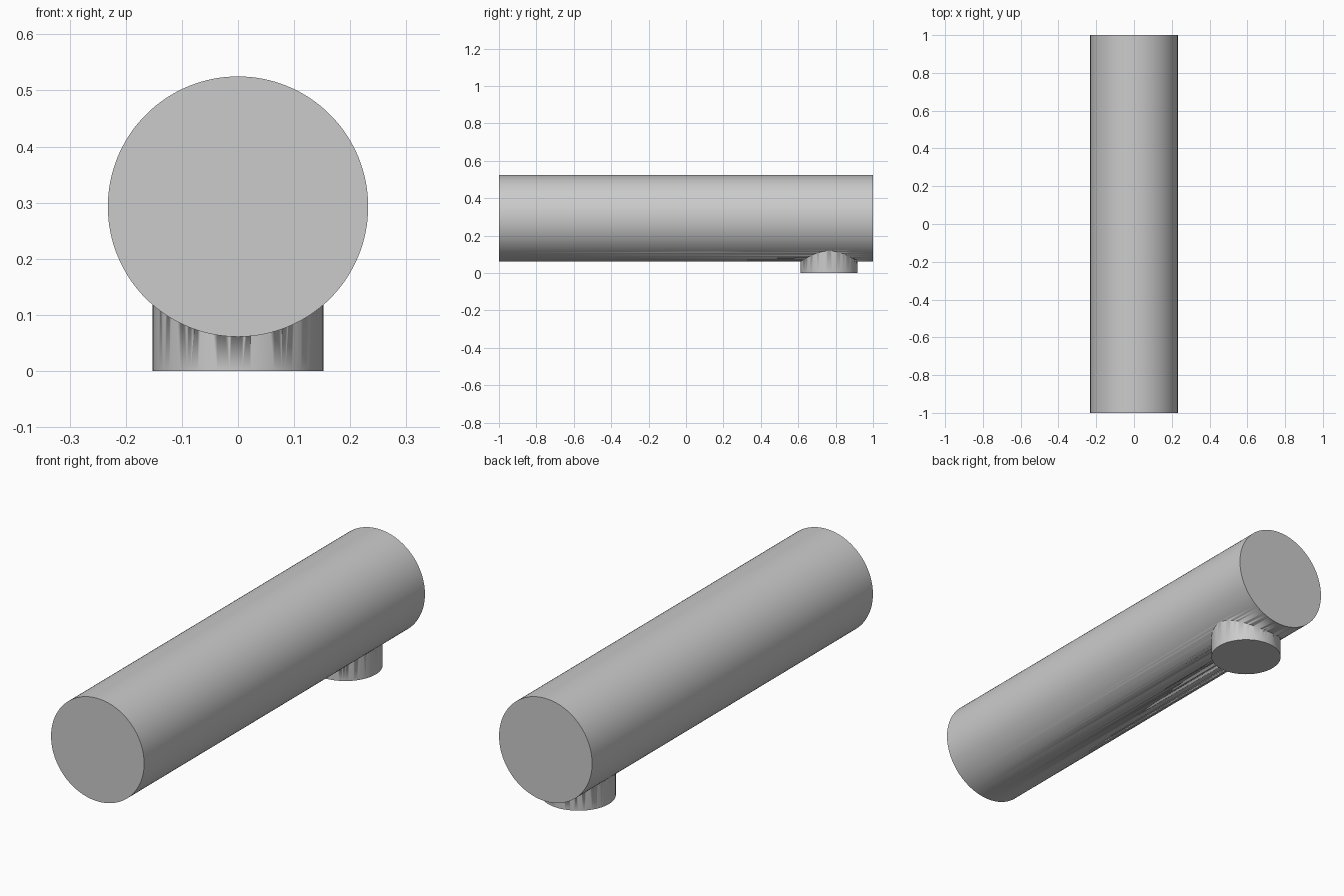
import bpy
from math import pi, radians

cube = bpy.data.objects.get("Cube")
if cube:
    bpy.data.objects.remove(cube, do_unlink=True)

# One plain grey for the whole model
grey = bpy.data.materials.new("light_grey")
grey.use_nodes = True
colour = (0.6, 0.6, 0.6, 1)
grey.diffuse_color = colour
grey.node_tree.nodes["Principled BSDF"].inputs["Base Color"].default_value = colour


def cylinder(name, radius, depth, location, rotation=(0, 0, 0)):
    bpy.ops.mesh.primitive_cylinder_add(vertices=128, radius=radius, depth=depth,
                                        location=location, rotation=rotation)
    obj = bpy.context.object
    obj.name = name
    obj.data.materials.append(grey)
    bpy.ops.object.shade_smooth_by_angle(angle=radians(30))
    return obj


# Long horizontal tube
main_tube = cylinder("main_tube", 0.232, 2, (0, 0, 0.293), (pi / 2, 0, 0))

# Short round outlet below the back end, rising into the tube
outlet_top = 0.2
outlet = cylinder("bottom_outlet", 0.152, outlet_top, (0, 0.765, outlet_top / 2))

# Fuse the outlet into the tube
union = main_tube.modifiers.new("join_outlet", "BOOLEAN")
union.operation = "UNION"
union.solver = "EXACT"
union.object = outlet
bpy.context.view_layer.objects.active = main_tube
bpy.ops.object.modifier_apply(modifier=union.name)
bpy.data.objects.remove(outlet, do_unlink=True)
main_tube.name = "tube_with_outlet"
